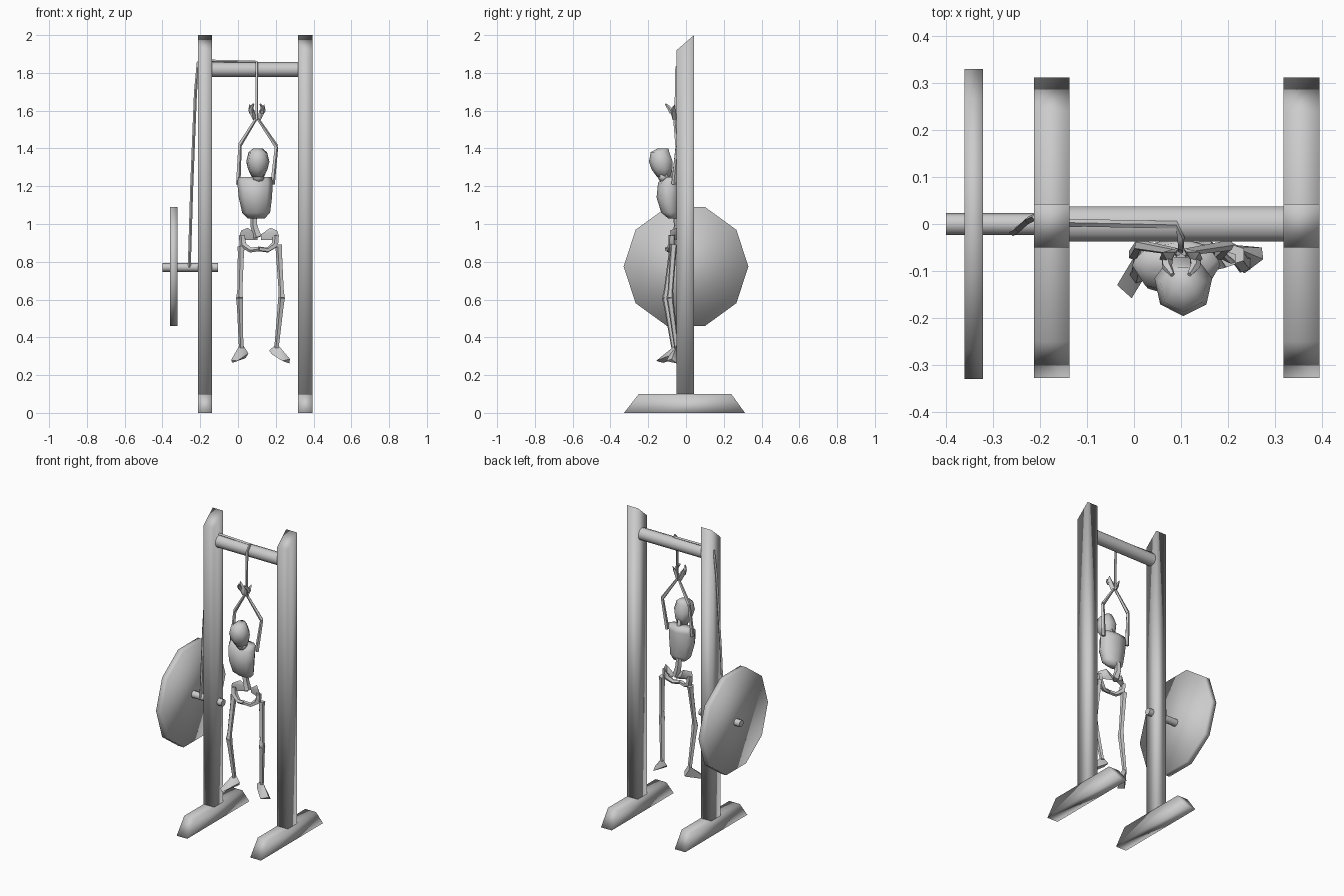
import bpy, bmesh, math
from mathutils import Vector

grey = bpy.data.materials.new("plain grey")
grey.diffuse_color = (0.6, 0.6, 0.6, 1)


def finish(name, bm, angle=180):
    bmesh.ops.recalc_face_normals(bm, faces=bm.faces[:])
    mesh = bpy.data.meshes.new(name)
    bm.to_mesh(mesh)
    bm.free()
    mesh.materials.append(grey)
    ob = bpy.data.objects.new(name, mesh)
    bpy.context.collection.objects.link(ob)
    bpy.ops.object.select_all(action='DESELECT')
    ob.select_set(True)
    bpy.context.view_layer.objects.active = ob
    bpy.ops.object.shade_smooth_by_angle(angle=math.radians(angle))
    return ob


def skin(bm, rings):
    """Join equal rings of points into a closed surface."""
    loops = [[bm.verts.new(p) for p in r] for r in rings]
    n = len(loops[0])
    for a, b in zip(loops, loops[1:]):
        for i in range(n):
            j = (i + 1) % n
            bm.faces.new((a[i], a[j], b[j], b[i]))
    bm.faces.new(loops[0])
    bm.faces.new(loops[-1])


def tube(name, path, radii, sides=5, angle=60, phase=0.0):
    """Tapered tube along a path."""
    pts = [Vector(p) for p in path]
    if not isinstance(radii, (list, tuple)):
        radii = [radii] * len(pts)
    rings, prev, u = [], None, None
    for i, p in enumerate(pts):
        t = (pts[min(i + 1, len(pts) - 1)] - pts[max(i - 1, 0)]).normalized()
        if u is None:
            u = Vector((0, 1, 0)).cross(t).normalized()
        else:
            u = prev.rotation_difference(t) @ u
        v = t.cross(u)
        prev = t
        angs = [phase + 2 * math.pi * k / sides for k in range(sides)]
        rings.append([p + radii[i] * (math.cos(a) * u + math.sin(a) * v) for a in angs])
    bm = bmesh.new()
    skin(bm, rings)
    return finish(name, bm, angle)


def loft(name, levels, sides, angle=180):
    """Stack of horizontal ellipses: (cx, cy, z, rx, ry)."""
    bm = bmesh.new()
    skin(bm, [[(cx + rx * math.sin(2 * math.pi * k / sides),
                cy - ry * math.cos(2 * math.pi * k / sides), z) for k in range(sides)]
              for cx, cy, z, rx, ry in levels])
    return finish(name, bm, angle)


def plate(name, outline, x0, x1, angle=180):
    """Side outline (y, z) extruded along x."""
    bm = bmesh.new()
    skin(bm, [[(x, y, z) for y, z in outline] for x in (x0, x1)])
    return finish(name, bm, angle)


def hull(name, pts):
    bm = bmesh.new()
    for p in pts:
        bm.verts.new(p)
    bmesh.ops.convex_hull(bm, input=bm.verts[:])
    return finish(name, bm, 50)


# Frame: two feet and two slant-topped posts
for side, x0, x1 in (("left", -0.213, -0.137), ("right", 0.318, 0.395)):
    plate(side + "_base", [(-0.328, 0), (0.312, 0), (0.24, 0.1), (-0.25, 0.1)], x0, x1)
    plate(side + "_post", [(-0.05, 0.1), (0.043, 0.1), (0.043, 2.0), (-0.05, 1.92)], x0, x1)
tube("crossbar", [(-0.137, 0, 1.818), (0.318, 0, 1.818)], 0.039, 10)

# Ten-sided wheel on its axle
plate("wheel", [(0.33 * math.cos(k * math.pi / 5), 0.775 + 0.33 * math.sin(k * math.pi / 5))
                for k in range(10)], -0.361, -0.321, 100)
tube("axle", [(-0.4, 0, 0.77), (-0.105, 0, 0.77)], 0.023, 8)

# Rope from the axle, over the bar, down to the wrists
tube("winding_rope", [(-0.258, -0.018, 0.77), (-0.245, -0.01, 1.2),
                      (-0.225, 0.008, 1.7), (-0.21, 0.015, 1.86)], 0.008, 4)
tube("bar_rope", [(-0.21, 0.01, 1.858), (-0.14, 0.003, 1.862), (0.09, -0.002, 1.857),
                  (0.1, -0.03, 1.855), (0.1, -0.05, 1.83), (0.1, -0.055, 1.55)], 0.008, 4)

# Skull with face and jaw
loft("cranium", [(0.105, -0.12, 1.40, 0.025, 0.03), (0.105, -0.135, 1.38, 0.05, 0.052),
                 (0.105, -0.13, 1.33, 0.063, 0.066), (0.105, -0.125, 1.29, 0.053, 0.058),
                 (0.105, -0.118, 1.25, 0.034, 0.036)], 7)
loft("jaw", [(0.108, -0.12, 1.262, 0.036, 0.035), (0.108, -0.115, 1.24, 0.034, 0.032),
             (0.108, -0.115, 1.222, 0.02, 0.02)], 6)
tube("neck", [(0.1, -0.06, 1.2), (0.105, -0.09, 1.29)], 0.016)

# Ribcage and lower spine
loft("ribcage", [(0.09, -0.075, 1.25, 0.088, 0.035), (0.09, -0.088, 1.22, 0.094, 0.06),
                 (0.092, -0.093, 1.14, 0.088, 0.063), (0.096, -0.083, 1.06, 0.074, 0.048),
                 (0.097, -0.07, 1.03, 0.045, 0.025)], 8)
tube("spine", [(0.083, -0.05, 1.05), (0.086, -0.045, 0.99), (0.105, -0.05, 0.93)],
     [0.018, 0.02, 0.024])

# Pelvis: mirrored wings and lower arches
for side, s in (("left", -1), ("right", 1)):
    def m(x, y, z, s=s):
        return (0.112 + s * x, y, z)
    hull(side + "_hip_wing", [m(0.01, -0.045, 0.945), m(0.01, -0.04, 0.915), m(0.06, -0.05, 0.98),
                              m(0.095, -0.085, 0.965), m(0.105, -0.08, 0.935),
                              m(0.075, -0.07, 0.915), m(0.05, -0.035, 0.94)])
    tube(side + "_hip_arch", [m(0.09, -0.075, 0.94), m(0.085, -0.075, 0.89),
                              m(0.045, -0.09, 0.862), m(0.0, -0.1, 0.868)],
         [0.018, 0.02, 0.014, 0.013])

# Arms raised to the tied wrists, open hands
for side, elbow, shoulder, wrist, s in (
        ("left", (0.01, -0.045, 1.42), (0.0, -0.065, 1.21), (0.094, -0.06, 1.555), -1),
        ("right", (0.203, -0.045, 1.41), (0.182, -0.065, 1.21), (0.106, -0.06, 1.555), 1)):
    tube(side + "_upper_arm", [shoulder, elbow], [0.013, 0.01])
    tube(side + "_forearm", [elbow, wrist], [0.012, 0.008])
    hull(side + "_palm", [(0.1 + s * 0.003, -0.05, 1.55), (0.1 + s * 0.02, -0.07, 1.55),
                          (0.1 + s * 0.046, -0.075, 1.6), (0.1 + s * 0.04, -0.06, 1.635),
                          (0.1 + s * 0.012, -0.06, 1.6), (0.1 + s * 0.025, -0.085, 1.6)])
    tube(side + "_fingers", [(0.1 + s * 0.03, -0.075, 1.59), (0.1 + s * 0.03, -0.09, 1.615),
                             (0.1 + s * 0.018, -0.108, 1.635)], [0.013, 0.011, 0.005])

# Legs
for side, hip, knee, ankle in (
        ("left", (0.018, -0.07, 0.88), (0.01, -0.108, 0.61), (0.018, -0.065, 0.345)),
        ("right", (0.216, -0.065, 0.89), (0.232, -0.085, 0.61), (0.205, -0.05, 0.345))):
    h, k = Vector(hip), Vector(knee)
    tube(side + "_thigh", [h, h.lerp(k, 0.1), h.lerp(k, 0.85), k], [0.022, 0.018, 0.015, 0.019])
    tube(side + "_shin", [k, k.lerp(Vector(ankle), 0.2), ankle], [0.02, 0.017, 0.013])

# Hanging feet
hull("left_foot", [(0.006, -0.06, 0.355), (0.03, -0.06, 0.355), (0.055, -0.06, 0.315),
                   (0.04, -0.045, 0.29), (-0.036, -0.13, 0.28), (-0.005, -0.158, 0.275),
                   (-0.03, -0.12, 0.265), (0.0, -0.14, 0.29)])
hull("right_foot", [(0.193, -0.045, 0.355), (0.216, -0.05, 0.355), (0.165, -0.04, 0.33),
                    (0.18, -0.06, 0.31), (0.275, -0.075, 0.285), (0.272, -0.05, 0.262),
                    (0.235, -0.105, 0.275), (0.24, -0.09, 0.305)])
